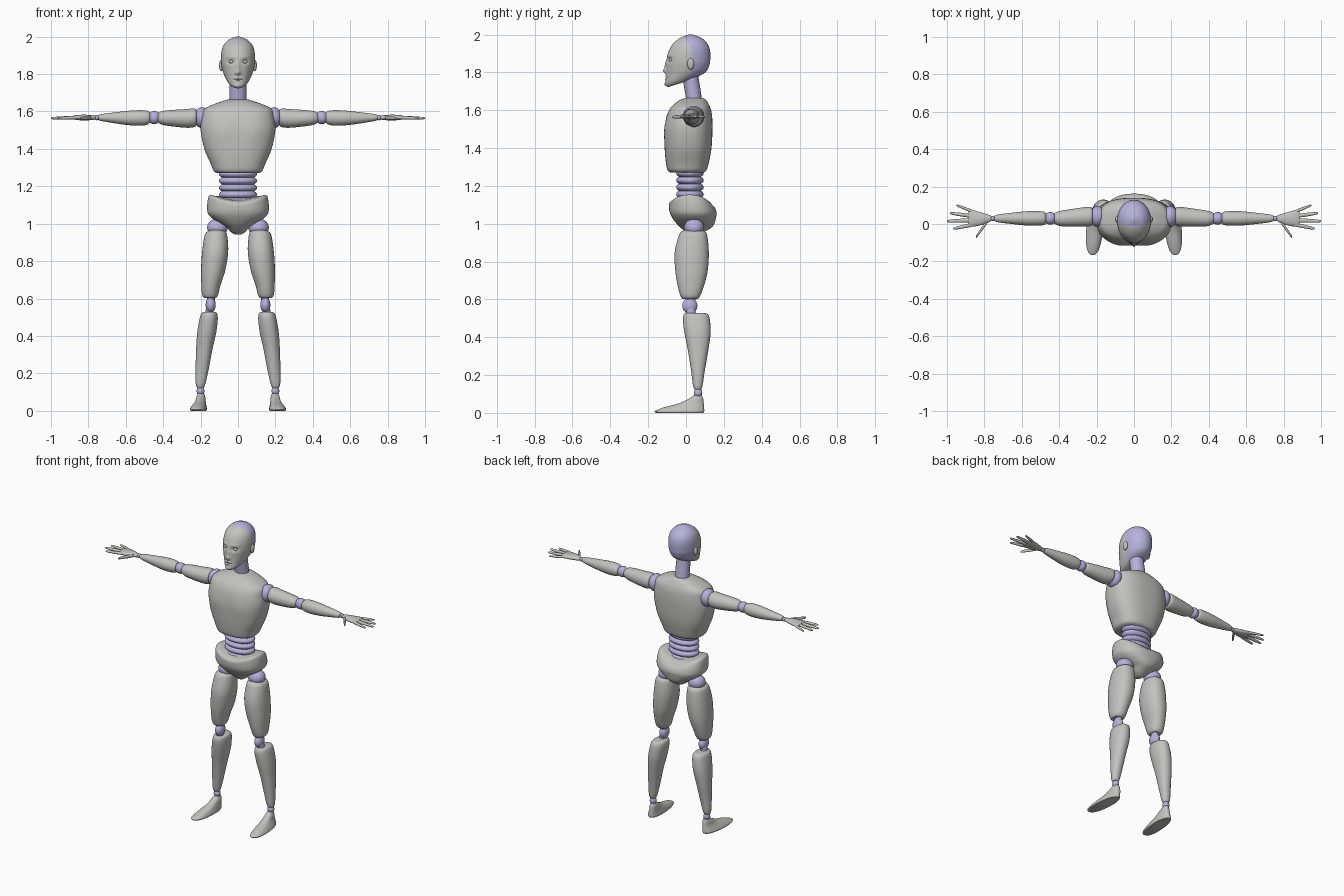
import bpy, bmesh, math
from mathutils import Matrix, Vector


def material(name, rgb):
    m = bpy.data.materials.new(name)
    m.diffuse_color = (*rgb, 1)
    return m


GREY = material("light grey shell", (0.54, 0.54, 0.53))
LILAC = material("lilac joint", (0.47, 0.44, 0.70))


def finish(name, bm, mat, mirror):
    bmesh.ops.recalc_face_normals(bm, faces=bm.faces)
    me = bpy.data.meshes.new(name)
    bm.to_mesh(me)
    bm.free()
    me.materials.append(mat)
    me.shade_smooth()
    me.set_sharp_from_angle(angle=math.radians(45))
    ob = bpy.data.objects.new(name, me)
    bpy.context.collection.objects.link(ob)
    if mirror:
        ob.modifiers.new("mirror", 'MIRROR').use_mirror_merge = False
    return ob


def smooth_rings(rings, sub):
    """Catmull-Rom interpolation of the ring parameters."""
    out = []
    for i in range(len(rings) - 1):
        a, b = rings[max(i - 1, 0)], rings[i]
        c, d = rings[i + 1], rings[min(i + 2, len(rings) - 1)]
        for s in range(sub):
            t = s / sub
            out.append([0.5 * (2 * q + (r - p) * t + (2 * p - 5 * q + 4 * r - u) * t * t
                               + (3 * q - p - 3 * r + u) * t ** 3)
                        for p, q, r, u in zip(a, b, c, d)])
    return out + [rings[-1]]


def loft(name, rings, mat, axis='z', p=2.0, n=32, sub=5, mirror=False, warp=None):
    """Rings along z: (z, centre x, half width, y min, y max).
    Rings along x: (x, centre y, half width, z min, z max)."""
    bm = bmesh.new()
    loops = []
    for pos, c, r, lo, hi in smooth_rings(rings, sub):
        loop = []
        for k in range(n):
            t = 2 * math.pi * (k + 0.5) / n
            u, v = [math.copysign(abs(f) ** (2 / p), f) for f in (math.cos(t), math.sin(t))]
            a, b = c + r * u, (lo + hi) / 2 + (hi - lo) / 2 * v
            co = Vector((a, b, pos) if axis == 'z' else (pos, a, b))
            loop.append(bm.verts.new(warp(co) if warp else co))
        loops.append(loop)
    for l0, l1 in zip(loops, loops[1:]):
        for k in range(n):
            j = (k + 1) % n
            bm.faces.new((l0[k], l0[j], l1[j], l1[k]))
    bm.faces.new(loops[0])
    bm.faces.new(loops[-1])
    return finish(name, bm, mat, mirror)


def ball(name, centre, radii, mat, mirror=True):
    bm = bmesh.new()
    bmesh.ops.create_uvsphere(bm, u_segments=28, v_segments=18, radius=1,
                              matrix=Matrix.Translation(centre) @ Matrix.Diagonal((*radii, 1)))
    return finish(name, bm, mat, mirror)


# Head: one lofted form, jaw tilted up to the back, features pushed out or in
FEATURES = [(0, 1.808, .013, .013, .018), (0, 1.838, .010, .024, .009),
            (.037, 1.866, .018, .012, -.012), (.035, 1.89, .028, .008, .004),
            (0, 1.778, .024, .005, .005), (0, 1.772, .026, .003, -.005),
            (0, 1.765, .02, .005, .005), (0, 1.736, .02, .012, .004)]


def shape_head(co):
    x, y, z = co
    z += 0.33 * min(1, max(0, (1.85 - z) / .13)) * (y + .11)
    if y < -.02:
        y -= sum(a * math.exp(-((abs(x) - fx) / sx) ** 2 - ((z - fz) / sz) ** 2)
                 for fx, fz, sx, sz, a in FEATURES)
    return Vector((x, y, z))


head = loft("head", [(1.716, 0, .028, -.085, .04), (1.722, 0, .045, -.1, .07),
                     (1.74, 0, .06, -.11, .1), (1.77, 0, .073, -.106, .115),
                     (1.81, 0, .083, -.104, .122), (1.86, 0, .09, -.103, .128),
                     (1.91, 0, .09, -.092, .128), (1.95, 0, .08, -.07, .115),
                     (1.98, 0, .055, -.035, .085), (1.995, 0, .025, 0, .05),
                     (2.0, 0, .008, .015, .035)],
            GREY, n=96, sub=8, warp=shape_head)
head.data.materials.append(LILAC)
for f in head.data.polygons:  # back of the skull
    x, y, z = f.center
    if y > .03 - .6 * max(0, z - 1.92) - .5 * max(0, 1.82 - z):
        f.material_index = 1
ball("eye", (.037, -.081, 1.866), (.013, .011, .009), GREY)
ball("ear", (.09, .025, 1.845), (.011, .018, .03), GREY)
loft("neck", [(1.63, 0, .047, .005, .088), (1.72, 0, .045, -.01, .075),
              (1.81, 0, .045, -.025, .06)], LILAC)


# Torso
def shape_chest(co):
    x, y, z = co
    if y < 0:
        y -= .007 * math.exp(-((abs(x) - .085) / .06) ** 2 - ((z - 1.49) / .06) ** 2)
    return Vector((x, y, z))


loft("torso", [(1.27, 0, .11, -.08, .09), (1.282, 0, .13, -.097, .108),
               (1.32, 0, .146, -.106, .12), (1.4, 0, .18, -.113, .135),
               (1.5, 0, .2, -.112, .14), (1.57, 0, .193, -.102, .138),
               (1.61, 0, .182, -.083, .13), (1.635, 0, .14, -.06, .118),
               (1.655, 0, .085, -.03, .105), (1.665, 0, .05, 0, .09)],
     GREY, p=2.5, n=64, warp=shape_chest)

# Ribbed waist
RIBS, Z0, Z1 = 5, 1.1, 1.285
waist = []
for i in range(RIBS * 8 + 1):
    b = .016 * abs(math.sin(math.pi * i / 8)) ** .7
    waist.append((Z0 + (Z1 - Z0) * i / (RIBS * 8), 0, .086 + b, -.036 - b, .078 + b))
loft("ribbed_waist", waist, LILAC, n=48, sub=1)


# Pelvis: rim dips at the front middle and rises at the sides
def shape_pelvis(co):
    x, y, z = co
    z += min(1, max(0, (z - 1.06) / .06)) * (.045 * (x / .15) ** 2 - .022)
    return Vector((x, y, z))


loft("pelvis", [(.942, 0, .015, .02, .07), (.955, 0, .037, .0, .095),
                (.98, 0, .062, -.03, .135), (1.0, 0, .095, -.05, .15),
                (1.03, 0, .14, -.072, .158), (1.06, 0, .163, -.086, .162),
                (1.1, 0, .163, -.09, .152), (1.13, 0, .15, -.088, .13),
                (1.142, 0, .12, -.07, .105)],
     GREY, p=2.3, n=64, warp=shape_pelvis)

# Legs
ball("hip_joint", (.11, .043, .98), (.055, .053, .047), LILAC)
loft("thigh", [(.967, .115, .025, -.005, .08), (.96, .115, .045, -.022, .097),
               (.94, .118, .06, -.037, .112), (.85, .122, .07, -.06, .121),
               (.75, .133, .065, -.057, .115), (.67, .145, .051, -.044, .095),
               (.62, .149, .043, -.03, .076), (.603, .149, .032, -.018, .062)],
     GREY, p=2.2, mirror=True)
ball("knee_joint", (.146, .02, .566), (.027, .04, .042), LILAC)
loft("knee_link", [(.64, .14, .022, .0, .05), (.5, .155, .022, .0, .05)], LILAC, mirror=True)
loft("shin", [(.528, .152, .028, .002, .1), (.52, .154, .042, -.012, .117),
              (.49, .157, .049, -.017, .127), (.42, .167, .051, -.008, .13),
              (.33, .18, .044, .01, .118), (.22, .192, .035, .027, .099),
              (.145, .2, .026, .037, .088), (.123, .201, .018, .045, .08)],
     GREY, p=2.2, mirror=True)
ball("ankle_joint", (.2, .064, .106), (.021, .022, .024), LILAC)
loft("foot", [(0, .207, .04, -.158, .093), (.01, .207, .044, -.165, .097),
              (.03, .204, .036, -.115, .096), (.05, .201, .028, -.04, .094),
              (.075, .2, .023, .015, .091), (.092, .2, .016, .04, .084)],
     GREY, p=2.3, mirror=True, warp=lambda c: Vector((c.x - .07 * (c.y - .03), c.y, c.z)))

# Arms
ball("shoulder_joint", (.193, .04, 1.567), (.042, .056, .056), LILAC)
loft("upper_arm", [(.222, .04, .042, 1.525, 1.609), (.235, .04, .052, 1.516, 1.616),
                   (.28, .037, .051, 1.513, 1.613), (.38, .03, .043, 1.524, 1.606),
                   (.415, .03, .034, 1.533, 1.599), (.428, .03, .025, 1.542, 1.59)],
     GREY, axis='x', mirror=True)
ball("elbow_joint", (.448, .03, 1.567), (.034, .034, .035), LILAC)
loft("forearm", [(.47, .03, .026, 1.543, 1.592), (.48, .03, .035, 1.531, 1.602),
                 (.51, .03, .039, 1.525, 1.607), (.56, .03, .039, 1.525, 1.606),
                 (.62, .03, .034, 1.531, 1.6), (.72, .03, .022, 1.547, 1.588),
                 (.745, .03, .015, 1.554, 1.582)],
     GREY, axis='x', mirror=True)
ball("wrist_joint", (.755, .03, 1.567), (.015, .014, .014), LILAC)

# Hands, palm down with spread fingers
loft("palm", [(.763, .03, .012, 1.559, 1.577), (.775, .029, .02, 1.555, 1.58),
              (.82, .028, .035, 1.552, 1.583), (.865, .03, .044, 1.555, 1.581),
              (.885, .03, .036, 1.561, 1.576)],
     GREY, axis='x', mirror=True)
FINGERS = {"little_finger": (.85, .062, .948, .1, .009), "ring_finger": (.86, .042, .985, .058, .0105),
           "middle_finger": (.86, .02, 1.0, .015, .011), "index_finger": (.85, -.001, .967, -.025, .0105),
           "thumb": (.785, .014, .845, -.07, .0125)}
for name, (x0, y0, x1, y1, r) in FINGERS.items():
    rings = []
    for t, s in ((0, .9), (.35, 1), (.7, .85), (.93, .65), (1, .25)):
        z = 1.568 - .004 * t
        rings.append((x0 + (x1 - x0) * t, y0 + (y1 - y0) * t, r * s, z - r * s * .85, z + r * s * .85))
    loft(name, rings, GREY, axis='x', n=16, sub=3, mirror=True)
